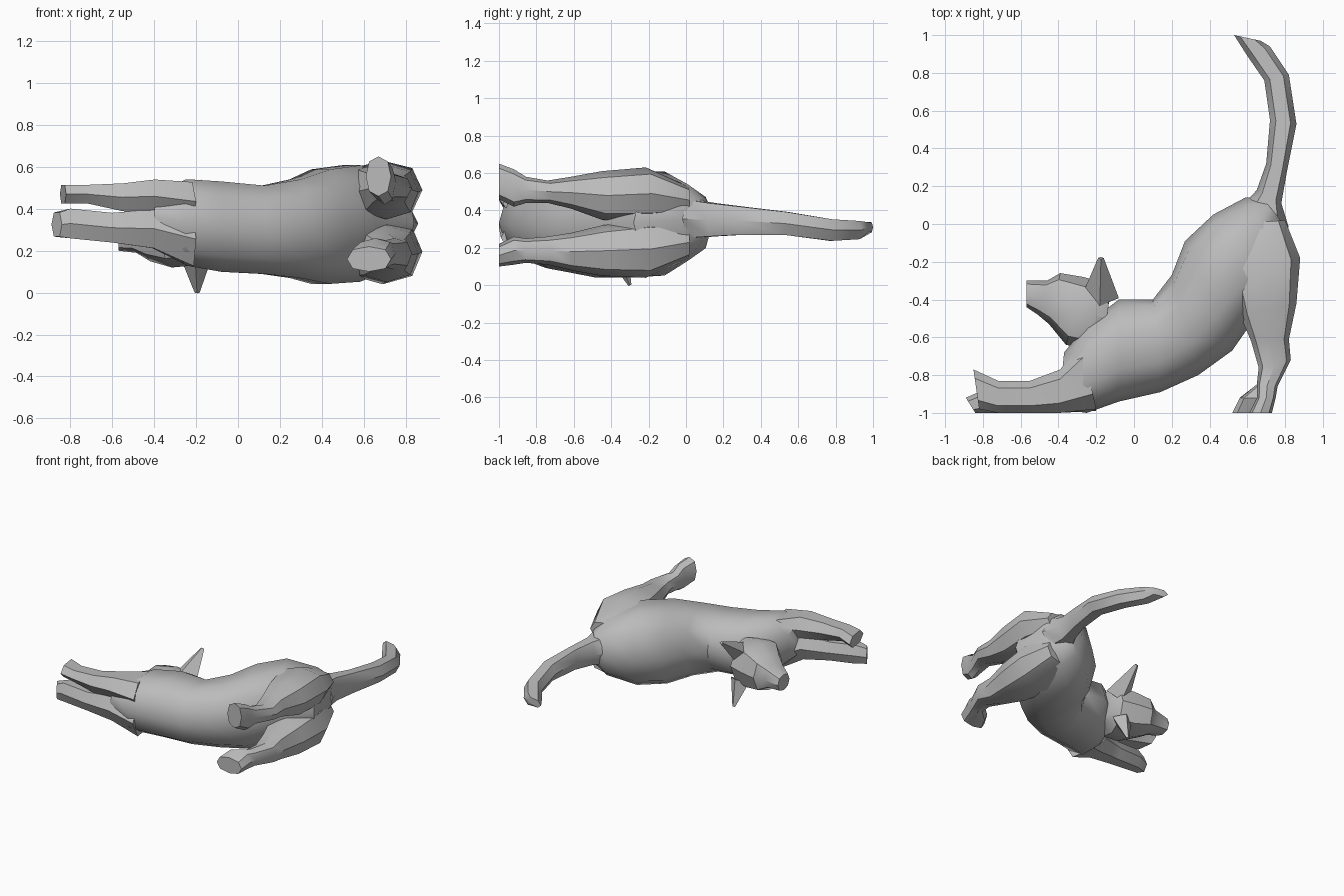
import bpy, bmesh, math
from mathutils import Vector

cube = bpy.data.objects.get("Cube")
if cube:
    bpy.data.objects.remove(cube, do_unlink=True)

fur = bpy.data.materials.new("grey fur")
fur.use_nodes = True
GREY = (0.5, 0.5, 0.5, 1)
fur.diffuse_color = GREY
fur.node_tree.nodes["Principled BSDF"].inputs["Base Color"].default_value = GREY


def finish(name, bm, angle):
    """Turn a bmesh into a shaded, coloured object."""
    bmesh.ops.recalc_face_normals(bm, faces=bm.faces)
    mesh = bpy.data.meshes.new(name)
    bm.to_mesh(mesh)
    bm.free()
    mesh.materials.append(fur)
    obj = bpy.data.objects.new(name, mesh)
    bpy.context.collection.objects.link(obj)
    bpy.ops.object.select_all(action='DESELECT')
    obj.select_set(True)
    bpy.context.view_layer.objects.active = obj
    bpy.ops.object.shade_smooth_by_angle(angle=math.radians(angle))
    return obj


def loft(name, sections, sides=8, angle=35):
    """Skin oval sections, each given by two outline points and a z range."""
    bm = bmesh.new()
    rings = []
    for px, py, qx, qy, low, high in sections:
        middle = Vector((px + qx, py + qy, low + high)) / 2
        across = Vector((px - qx, py - qy, 0)) / 2
        ring = []
        for i in range(sides):
            a = math.tau * i / sides
            # slightly squared oval
            c, s = (math.copysign(abs(f(a)) ** 0.85, f(a)) for f in (math.cos, math.sin))
            point = middle + across * c + Vector((0, 0, (high - low) / 2 * s))
            ring.append(bm.verts.new(point))
        rings.append(ring)
    for ring, following in zip(rings, rings[1:]):
        for i in range(sides):
            j = (i + 1) % sides
            bm.faces.new((ring[i], ring[j], following[j], following[i]))
    bm.faces.new(rings[0])
    bm.faces.new(rings[-1])
    return finish(name, bm, angle)


def ear(name, base, tip, radius):
    """Four-sided pointed ear running from base to tip."""
    base, tip = Vector(base), Vector(tip)
    axis = tip - base
    bm = bmesh.new()
    bmesh.ops.create_cone(bm, cap_ends=True, segments=4, radius1=radius,
                          radius2=radius * 0.15, depth=axis.length)
    bmesh.ops.scale(bm, vec=(1, 0.75, 1), verts=bm.verts)
    turn = axis.to_track_quat('Z', 'Y').to_matrix()
    bmesh.ops.rotate(bm, matrix=turn, verts=bm.verts)
    bmesh.ops.translate(bm, vec=(base + tip) / 2, verts=bm.verts)
    return finish(name, bm, 30)


# Body from chest to rump
loft("body", [
    (-.37, -.68, -.40, -.98, .25, .48),
    (-.24, -.52, -.25, -1.0, .12, .55),
    (-.08, -.40, -.08, -.94, .09, .54),
    (.10, -.40, .14, -.89, .08, .52),
    (.20, -.27, .34, -.80, .06, .55),
    (.27, -.09, .52, -.67, .03, .60),
    (.42, .05, .66, -.47, .04, .62),
    (.59, .14, .84, -.28, .12, .55),
    (.68, .14, .80, -.01, .24, .46),
], sides=10, angle=45)

# Curved tail
loft("tail", [
    (.56, .08, .82, -.02, .24, .47),
    (.65, .18, .78, .11, .25, .45),
    (.70, .32, .81, .28, .26, .43),
    (.72, .55, .86, .53, .26, .40),
    (.69, .76, .82, .79, .23, .36),
    (.60, .89, .72, .94, .24, .35),
    (.53, 1.0, .67, .97, .28, .34),
], sides=6, angle=40)

# Hind legs share a side outline and differ in z range and toe length
outline = [(.80, .02, .52, .0), (.88, -.18, .50, -.25), (.86, -.42, .56, -.48),
           (.82, -.61, .62, -.62), (.83, -.72, .66, -.76), (.76, -.86, .65, -.85)]
hind_legs = {
    "upper": (.61, [(.38, .53), (.35, .63), (.35, .61), (.41, .58), (.44, .56),
                    (.44, .58), (.42, .62), (.46, .65)]),
    "lower": (.52, [(.14, .32), (.04, .35), (.05, .32), (.08, .28), (.11, .26),
                    (.12, .25), (.11, .26), (.10, .22)]),
}
for side, (toe, spans) in hind_legs.items():
    feet = [(.75, -.92, toe + .04, -.92), (.73, -1, toe, -1)]
    loft(side + " hind leg", [o + s for o, s in zip(outline + feet, spans)])

# Outstretched front legs
loft("upper front leg", [
    (-.28, -.62, -.20, -.98, .33, .54),
    (-.39, -.77, -.40, -1, .37, .55),
    (-.55, -.83, -.55, -1, .38, .53),
    (-.72, -.83, -.72, -1, .42, .52),
    (-.85, -.77, -.82, -.98, .42, .52),
], sides=6)
loft("lower front leg", [
    (-.25, -.65, -.20, -.99, .11, .40),
    (-.41, -.80, -.40, -1, .20, .41),
    (-.60, -.85, -.60, -1, .23, .39),
    (-.80, -.88, -.80, -1, .25, .41),
    (-.89, -.92, -.84, -1, .26, .39),
], sides=6)

# Head with muzzle, and ears
loft("head", [
    (-.13, -.40, -.16, -.60, .20, .44),
    (-.16, -.31, -.25, -.66, .13, .46),
    (-.27, -.28, -.36, -.64, .12, .46),
    (-.39, -.26, -.45, -.53, .15, .42),
    (-.46, -.30, -.51, -.48, .19, .36),
    (-.57, -.30, -.57, -.44, .20, .32),
])
ear("upper ear", (-.18, -.39, .38), (-.175, -.18, .53), .10)
ear("lower ear", (-.20, -.37, .18), (-.195, -.30, .0), .08)
